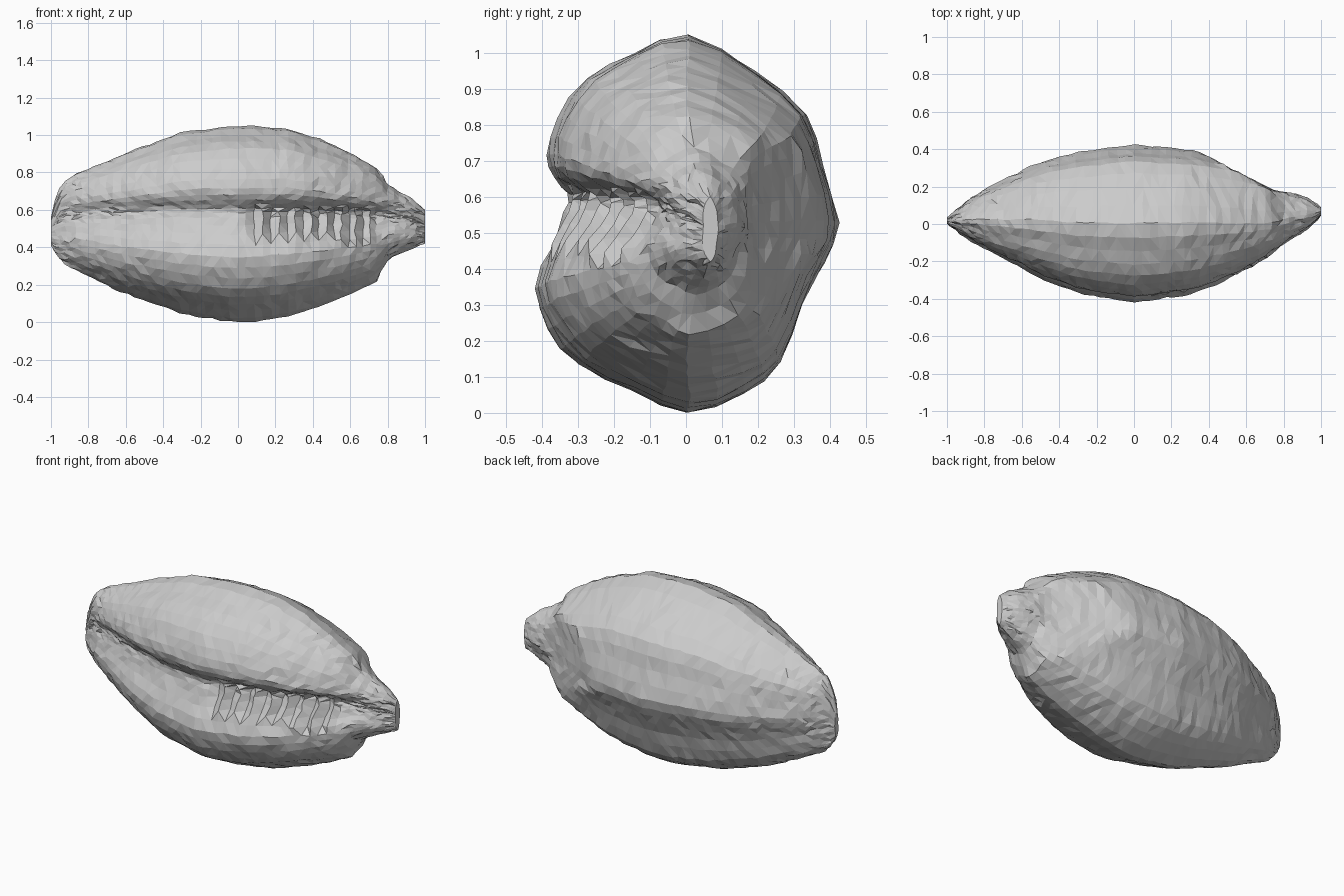
import bpy, bmesh, math, random
from mathutils import Vector

if "Cube" in bpy.data.objects:
    bpy.data.objects.remove(bpy.data.objects["Cube"])

random.seed(4)

# Silhouettes along the length: x, lower z, upper z
SIDE = [(-1, .41, .56), (-.985, .38, .62), (-.965, .35, .69), (-.93, .315, .755),
        (-.87, .28, .79), (-.6, .15, .905), (-.3, .045, 1.015), (-.05, .003, 1.047),
        (.08, .003, 1.047), (.27, .03, 1.037), (.5, .105, .955), (.72, .205, .845),
        (.76, .24, .80), (.79, .325, .745), (.88, .37, .69), (.95, .405, .65), (1, .42, .60)]
# x, front y, back y, back y of the body before its end is flattened
PLAN = [(-1, .00, .035, .035), (-.9, -.075, .12, .12), (-.8, -.135, .185, .185),
        (-.5, -.29, .335, .335), (-.3, -.37, .385, .385), (0, -.42, .425, .425),
        (.32, -.375, .395, .40), (.5, -.30, .305, .37), (.68, -.205, .21, .32),
        (.75, -.155, .175, .26), (.79, -.13, .17, .19), (.85, -.09, .165, .17),
        (.92, -.045, .145, .145), (1, .045, .09, .09)]
# Depth of the aperture along the length
SLIT = [(-1, .0), (-.85, .02), (-.5, .03), (0, .03), (.2, .06), (.45, .08), (.7, .075),
        (.85, .03), (1, .0)]
# Mid cross-section (y, z), walked from the crest down the front and up the back
SECTION = [(0, 1.05), (-.15, 1.0), (-.28, .93), (-.36, .82), (-.39, .72), (-.375, .655),
           (-.36, .61), (-.365, .56), (-.38, .47), (-.42, .35), (-.385, .235),
           (-.30, .135), (-.15, .06), (0, .003), (.16, .055), (.26, .14),
           (.32, .30), (.38, .42), (.42, .53), (.375, .69), (.33, .83), (.19, .95)]


def sample(table, x):
    for a, b in zip(table, table[1:]):
        if x <= b[0]:
            t = (x - a[0]) / (b[0] - a[0])
            return [p + (q - p) * t for p, q in zip(a[1:], b[1:])]
    return table[-1][1:]


def smooth(table, x, r):
    r = min(r, 1 - abs(x))
    vals = [sample(table, x + d) for d in (-r, 0, r)]
    return [sum(v) / 3 for v in zip(*vals)]


# Rounded section: one spline point added between each pair
def rounded(pts):
    out, n = [], len(pts)
    for i in range(n):
        a, b, c, d = (Vector(pts[(i + j) % n]) for j in (-1, 0, 1, 2))
        out += [b, (b + c) * .5625 - (a + d) * .0625]
    return out


FINE = rounded(SECTION)
M = len(FINE)


def ring(x, i):
    z0, z1 = smooth(SIDE, x, .012)
    y0, y1, full = smooth(PLAN, x, .02)
    depth = sample(SLIT, x)[0]
    mid, pts = (y0 + y1) / 2, []
    for k, (py, pz) in enumerate(FINE):
        half = (mid - y0) if py < 0 else (full - mid)
        y = min(mid + py / .42 * half, y1)
        z = (z0 + z1) / 2 + (pz - .5265) / 1.047 * (z1 - z0)
        # aperture groove, running slightly down to the right
        groove = .60 - .03 * max(x, 0)
        g = (z - groove) / (.045 if z > groove else .11)
        if py < -.3:
            y += depth * math.exp(-g * g)
            # teeth along the lower lip
            if .44 < z < .61 and .05 < x < .72:
                y += (.02 if i % 2 else -.02)
        pts.append(Vector((x, y, z)))
    return pts


# Lofted shell with closed ends
N = 54
xs = [-math.cos(math.pi * i / N) * .35 + (2 * i / N - 1) * .65 for i in range(N + 1)]
bm = bmesh.new()
rings = []
for i, x in enumerate(xs):
    row = []
    for p in ring(x, i):
        if 0 < i < N:
            p += Vector([random.uniform(-s, s) for s in (.008, .004, .004)])
            p.z = max(p.z, 0)
        row.append(bm.verts.new(p))
    rings.append(row)
for a, b in zip(rings, rings[1:]):
    for k in range(M):
        n = (k + 1) % M
        bm.faces.new((a[k], a[n], b[n], b[k]))
for row in (rings[0], rings[-1]):
    c = bm.verts.new(sum((v.co for v in row), Vector()) / M)
    for k in range(M):
        bm.faces.new((row[k], row[(k + 1) % M], c))
bmesh.ops.triangulate(bm, faces=bm.faces[:], quad_method='SHORT_EDGE')
bmesh.ops.recalc_face_normals(bm, faces=bm.faces[:])
mesh = bpy.data.meshes.new("shell")
bm.to_mesh(mesh)
bm.free()
shell = bpy.data.objects.new("shell", mesh)
bpy.context.collection.objects.link(shell)
